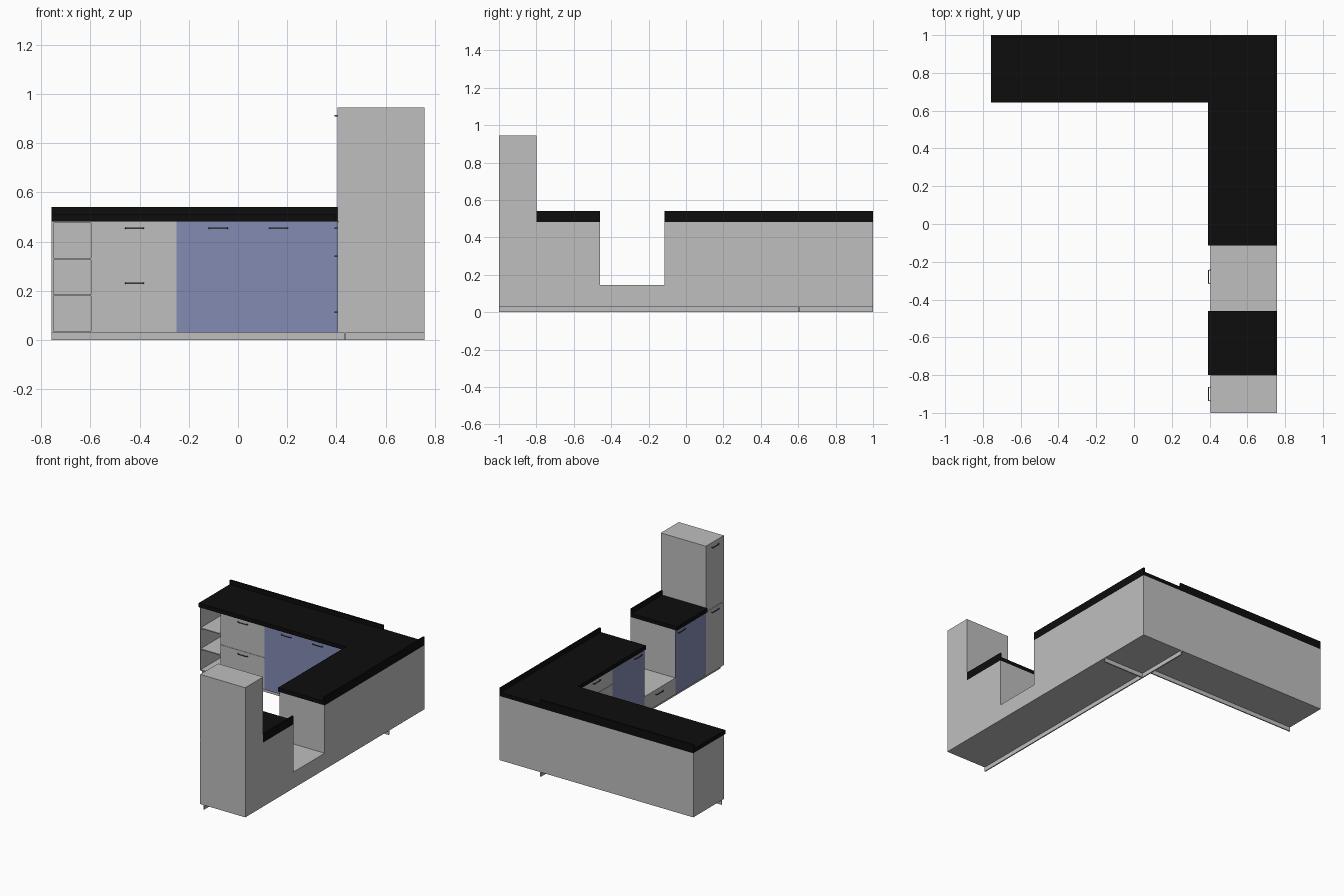
import bpy, bmesh
from mathutils import Vector

if "Cube" in bpy.data.objects:
    bpy.data.objects.remove(bpy.data.objects["Cube"])


def mat(name, rgb):
    m = bpy.data.materials.new(name)
    m.diffuse_color = (*rgb, 1)
    m.use_nodes = True
    m.node_tree.nodes["Principled BSDF"].inputs["Base Color"].default_value = m.diffuse_color
    return m


GREY = mat("light_grey", (0.52, 0.52, 0.52))
BLUE = mat("slate_blue", (0.225, 0.26, 0.45))
BLACK = mat("worktop_black", (0.004, 0.004, 0.004))
METAL = mat("handle_grey", (0.10, 0.10, 0.10))

XR, XF = 0.757, 0.405      # right run: wall side and front plane
YB, YF = 1.0, 0.655        # back run: wall side and front plane
XL = -0.757                # left end of the back run
Z0, Z1 = 0.03, 0.482       # carcass bottom and top
SLAB, RIM = 0.51, 0.54     # worktop surface and upstand top
T = 0.003                  # front plate thickness


def prism(name, pts, offset, material):
    """Extrude a closed 3D polygon along an offset vector."""
    bm = bmesh.new()
    f = bm.faces.new([bm.verts.new(p) for p in pts])
    r = bmesh.ops.extrude_face_region(bm, geom=[f])
    vs = [e for e in r["geom"] if isinstance(e, bmesh.types.BMVert)]
    bmesh.ops.translate(bm, verts=vs, vec=Vector(offset))
    bmesh.ops.recalc_face_normals(bm, faces=bm.faces)
    me = bpy.data.meshes.new(name)
    bm.to_mesh(me)
    bm.free()
    me.materials.append(material)
    ob = bpy.data.objects.new(name, me)
    bpy.context.collection.objects.link(ob)
    return ob


def box(name, x0, x1, y0, y1, z0, z1, material):
    return prism(name, [(x0, y0, z0), (x1, y0, z0), (x1, y1, z0), (x0, y1, z0)],
                 (0, 0, z1 - z0), material)


def handle(name, c, z, side):
    """Slim bow handle; side 'back' faces -y, side 'right' faces -x."""
    plan = [(-.039, 0), (-.036, .012), (.036, .012), (.039, 0),
            (.035, 0), (.033, .009), (-.033, .009), (-.035, 0)]
    if side == "back":
        pts = [(c + u, YF - d, z - .003) for u, d in plan]
    else:
        pts = [(XF - d, c + u, z - .003) for u, d in plan]
    prism(name, pts, (0, 0, .006), METAL)


# Right run carcass: stepped side profile with tall unit and appliance gap
profile = [(-1, Z0), (YB, Z0), (YB, Z1), (-.115, Z1), (-.115, .145),
           (-.46, .145), (-.46, Z1), (-.80, Z1), (-.80, .945), (-1, .945)]
prism("right_run_carcass", [(XF + T, y, z) for y, z in profile],
      (XR - XF - T, 0, 0), GREY)

# Back run carcass, from the open shelves to the corner
XS = -0.59
box("back_run_carcass", XS, XF + T, YF + T, YB, Z0, Z1, GREY)

# Open shelf unit
P = 0.007
box("shelf_left_panel", XL, XL + P, YF, YB, Z0, Z1, GREY)
box("shelf_right_panel", XS - P, XS, YF, YB, Z0, Z1, GREY)
box("shelf_back_panel", XL + P, XS - P, YB - P, YB, Z0, Z1, GREY)
for i, z in enumerate((Z0, .178, .326, Z1 - P)):
    box(f"shelf_board_{i}", XL + P, XS - P, YF, YB - P, z, z + P, GREY)

# Back run fronts: (x0, x1, z0, z1, material)
for i, (a, b, lo, hi, m) in enumerate([
        (XS, -.25, Z0, .254, GREY), (XS, -.25, .256, Z1, GREY),
        (-.25, .045, Z0, Z1, BLUE), (.045, XF, Z0, Z1, BLUE)]):
    box(f"back_front_{i}", a, b, YF, YF + T, lo, hi, m)

# Right run fronts: (y0, y1, z0, z1, material)
for i, (a, b, lo, hi, m) in enumerate([
        (-1, -.80, Z0, .479, GREY), (-1, -.80, .481, .945, GREY),
        (-.80, -.46, Z0, Z1, BLUE), (-.46, -.115, Z0, .145, GREY),
        (-.115, .24, Z0, Z1, BLUE),
        (.24, YF, Z0, .369, GREY), (.24, YF, .371, Z1, GREY)]):
    box(f"right_front_{i}", XF, XF + T, a, b, lo, hi, m)

# Handles
for i, (x, z) in enumerate([(-.42, .455), (-.42, .23), (-.08, .455), (.165, .455)]):
    handle(f"back_handle_{i}", x, z, "back")
for i, (y, z) in enumerate([(.42, .455), (.42, .34), (-.042, .455), (-.28, .113),
                            (-.523, .455), (-.9, .455), (-.9, .912)]):
    handle(f"right_handle_{i}", y, z, "right")

# Worktops with slight front overhang
XO, YO = .393, .642
ell = [(XL, YO), (XO, YO), (XO, -.115), (XR, -.115), (XR, YB), (XL, YB)]
prism("corner_worktop", [(x, y, Z1) for x, y in ell], (0, 0, SLAB - Z1), BLACK)
box("small_worktop", XO, XR, -.80, -.46, Z1, SLAB, BLACK)

# Upstands along the walls
R = 0.012
box("right_upstand", XR - R, XR, -.115, YB, SLAB, RIM, BLACK)
box("small_upstand", XR - R, XR, -.80, -.46, SLAB, RIM, BLACK)
box("back_upstand", XL, .44, YB - R, YB, SLAB, RIM, BLACK)

# Recessed plinth boards, open underneath
K = 0.008
box("right_plinth", .43, .43 + K, -1, YB, 0, Z0, GREY)
box("back_plinth", XL, .43, .68, .68 + K, 0, Z0, GREY)
box("corner_plinth", .43 + K, XR, .60, .60 + K, 0, Z0, GREY)
